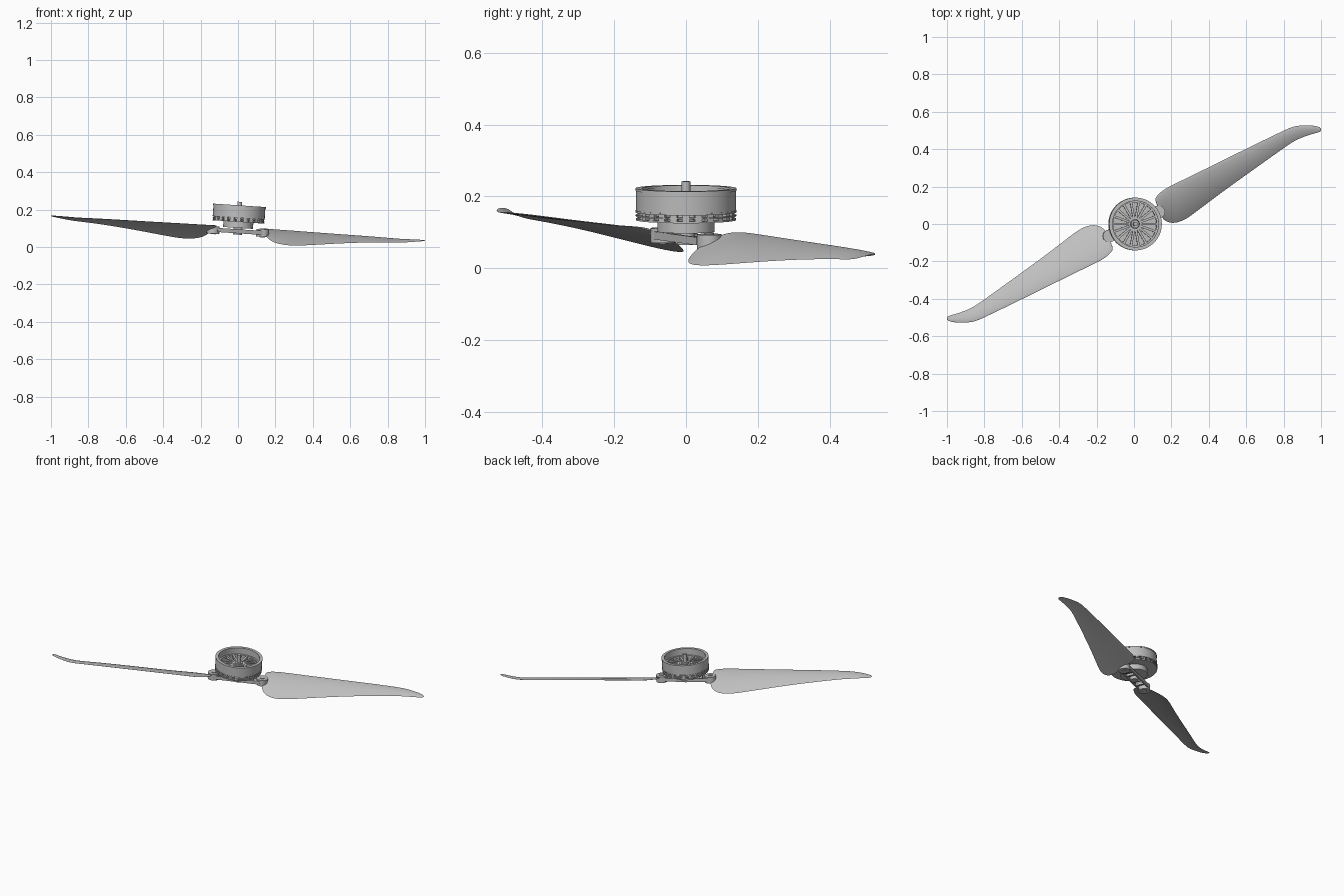
import bpy, bmesh, math
from mathutils import Matrix, Vector

if "Cube" in bpy.data.objects:
    bpy.data.objects.remove(bpy.data.objects["Cube"], do_unlink=True)

grey = bpy.data.materials.new("light grey metal")
grey.use_nodes = True
grey.diffuse_color = (0.52, 0.52, 0.52, 1)
grey.node_tree.nodes["Principled BSDF"].inputs["Base Color"].default_value = grey.diffuse_color

# Motor axis frame: the whole assembly leans a few degrees sideways
tilt = Matrix.Translation((0, 0, 0.1)) @ Matrix.Rotation(math.atan(0.066), 4, 'Y')
half_turn = Matrix.Rotation(math.pi, 4, 'Z')
yoke_turn = Matrix.Rotation(math.radians(26), 4, 'Z')


def finish(name, bm, matrix=tilt, angle=35):
    bmesh.ops.recalc_face_normals(bm, faces=bm.faces)
    mesh = bpy.data.meshes.new(name)
    bm.to_mesh(mesh)
    bm.free()
    mesh.materials.append(grey)
    obj = bpy.data.objects.new(name, mesh)
    bpy.context.collection.objects.link(obj)
    obj.matrix_world = matrix
    bpy.ops.object.select_all(action='DESELECT')
    obj.select_set(True)
    bpy.context.view_layer.objects.active = obj
    bpy.ops.object.shade_smooth_by_angle(angle=math.radians(angle))
    return obj


def add_tube(bm, outer, inner, low, high, centre=(0, 0), segments=64):
    """Ring with a rectangular section; a solid disc when inner is zero."""
    if inner == 0:
        place = Matrix.Translation((*centre, (low + high) / 2))
        bmesh.ops.create_cone(bm, cap_ends=True, segments=segments, radius1=outer,
                              radius2=outer, depth=high - low, matrix=place)
        return
    section = [(inner, low), (outer, low), (outer, high), (inner, high)]
    rings = []
    for i in range(segments):
        a = math.tau * i / segments
        rings.append([bm.verts.new((centre[0] + r * math.cos(a),
                                    centre[1] + r * math.sin(a), z)) for r, z in section])
    for i, ring in enumerate(rings):
        following = rings[(i + 1) % segments]
        for k in range(4):
            n = (k + 1) % 4
            bm.faces.new((ring[k], following[k], following[n], ring[n]))


def add_box(bm, centre, size, turn=None):
    place = Matrix.Translation(centre) @ Matrix.Diagonal((*size, 1))
    if turn:
        place = turn @ place
    bmesh.ops.create_cube(bm, size=1, matrix=place)


def tube(name, *args, **options):
    bm = bmesh.new()
    add_tube(bm, *args, **options)
    return finish(name, bm)


def radial_boxes(name, count, centre, size):
    bm = bmesh.new()
    for i in range(count):
        add_box(bm, centre, size, Matrix.Rotation(math.tau * i / count, 4, 'Z'))
    return finish(name, bm)


# Motor bell: open cup with a thin rim
tube("motor_bell", 0.139, 0.126, 0.058, 0.118)
tube("bell_rim", 0.141, 0.123, 0.116, 0.123)
tube("bell_lower_band", 0.141, 0.126, 0.056, 0.061)

# Base plates and the blocks between them
tube("base_plate", 0.139, 0, 0.034, 0.039)
tube("middle_ring", 0.14, 0.118, 0.045, 0.049)
radial_boxes("winding_blocks", 24, (0.127, 0, 0.048), (0.018, 0.02, 0.02))

# Radial spokes inside the bell
radial_boxes("stator_spokes", 18, (0.075, 0, 0.07), (0.09, 0.012, 0.016))
radial_boxes("stator_cores", 18, (0.075, 0, 0.05), (0.08, 0.006, 0.026))
tube("stator_outer_ring", 0.126, 0.116, 0.05, 0.08)
tube("stator_inner_ring", 0.034, 0.024, 0.04, 0.082)
tube("shaft_collar", 0.022, 0, 0.036, 0.09, segments=32)
tube("shaft", 0.012, 0, -0.03, 0.142, segments=32)

# Lower hub
tube("lower_hub", 0.08, 0, 0.002, 0.036)

# Yoke: two rails joined by cross bars
bm = bmesh.new()
for side in (-1, 1):
    add_box(bm, (0, side * 0.03, -0.016), (0.27, 0.008, 0.022))
    for along in (0.045, 0.09):
        add_box(bm, (side * along, 0, -0.016), (0.014, 0.06, 0.014))
add_tube(bm, 0.024, 0, -0.034, 0.004, segments=32)
finish("yoke", bm, tilt @ yoke_turn)

# Folding knuckles at the blade roots
for name, turn in (("left", Matrix()), ("right", half_turn)):
    bm = bmesh.new()
    add_tube(bm, 0.034, 0.012, -0.037, 0.003, centre=(0.147, 0), segments=40)
    add_tube(bm, 0.014, 0, -0.04, 0.007, centre=(0.147, 0), segments=24)
    finish(name + "_knuckle", bm, tilt @ turn @ yoke_turn)

# Blade stations: upper edge point, lower edge point
stations = [
    ((.112, .125, .098), (.135, .07, .075)),
    ((.115, .145, .1), (.15, .03, .055)),
    ((.14, .172, .099), (.175, .008, .03)),
    ((.18, .2, .095), (.22, 0, .014)),
    ((.24, .228, .091), (.28, .022, .005)),
    ((.32, .267, .085), (.36, .085, .007)),
    ((.45, .33, .075), (.5, .19, .016)),
    ((.6, .404, .064), (.65, .297, .023)),
    ((.72, .462, .055), (.78, .39, .025)),
    ((.8, .5, .048), (.85, .44, .024)),
    ((.85, .523, .043), (.9, .463, .024)),
    ((.9, .529, .04), (.95, .48, .028)),
    ((.97, .527, .037), (.99, .49, .031)),
    ((1, .515, .035), (1.002, .497, .033)),
]


def blade(name, turn):
    bm = bmesh.new()
    to_local = tilt.inverted()
    steps = 8
    rings = []
    for upper, lower in stations:
        a, b = to_local @ Vector(upper), to_local @ Vector(lower)
        chord = b - a
        normal = chord.cross(Vector((0.87, 0.49, 0))).normalized()
        if normal.z < 0:
            normal.negate()
        camber = 0.05 * chord.length
        thick = 0.002 + 0.03 * chord.length
        ring = []
        # Over the top surface, then back along the underside
        for i in range(2 * steps):
            s = 1 if i <= steps else -1
            t = (1 - math.cos(math.pi * i / steps)) / 2
            bulge = s * thick * math.sqrt(t) * (1 - t) * 1.6
            ring.append(bm.verts.new(a + chord * t + normal * (camber * 4 * t * (1 - t) + bulge)))
        rings.append(ring)
    for first, second in zip(rings, rings[1:]):
        for k in range(2 * steps):
            n = (k + 1) % (2 * steps)
            bm.faces.new((first[k], first[n], second[n], second[k]))
    bm.faces.new(rings[0])
    bm.faces.new(rings[-1])
    obj = finish(name, bm, tilt @ turn, 70)
    smooth = obj.modifiers.new("smooth", 'SUBSURF')
    smooth.levels = smooth.render_levels = 2


blade("left_blade", Matrix())
blade("right_blade", half_turn)
